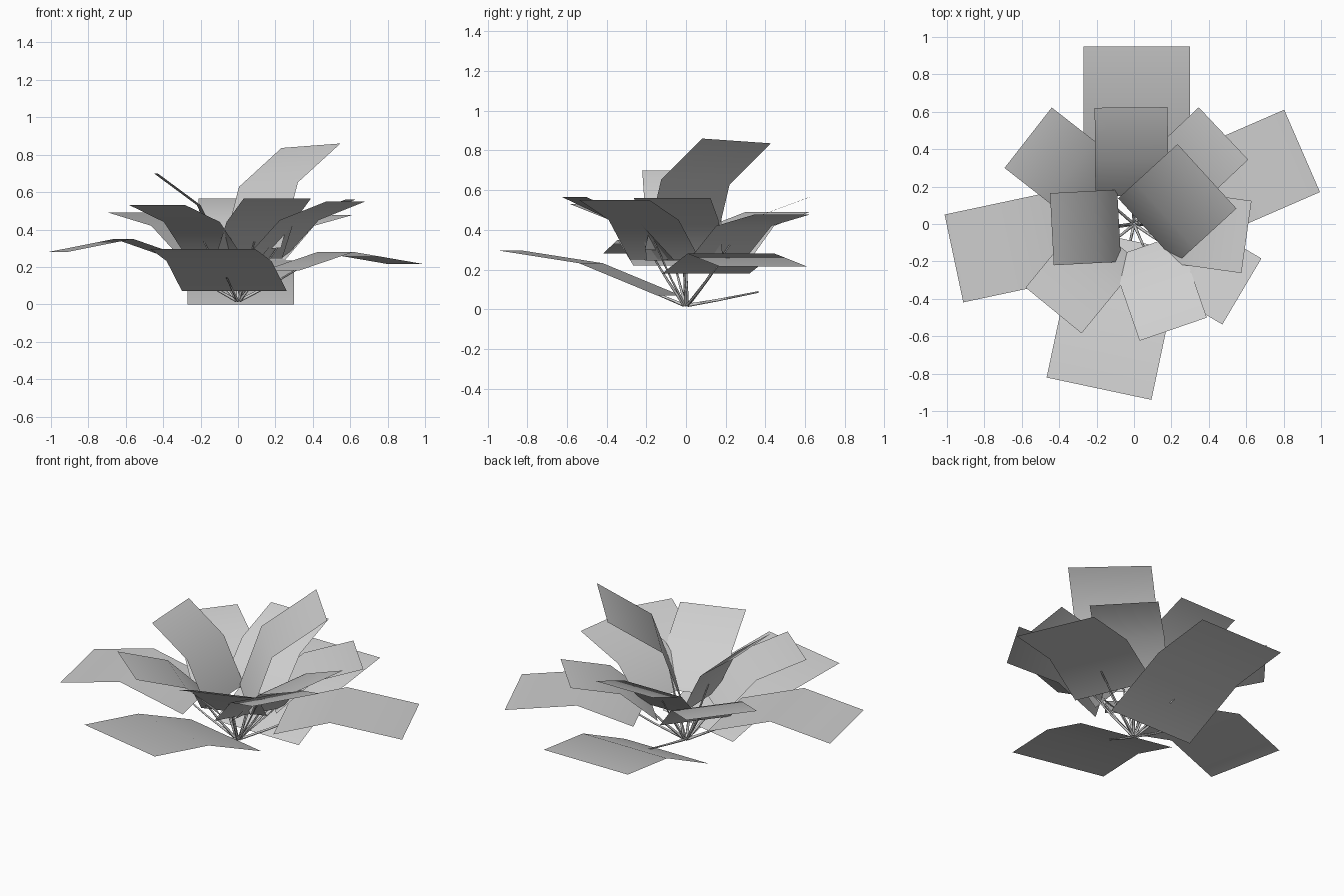
import bpy, bmesh, math
from mathutils import Vector

if "Cube" in bpy.data.objects:
    bpy.data.objects.remove(bpy.data.objects["Cube"])

grey = bpy.data.materials.new("plain_grey")
grey.diffuse_color = (0.62, 0.62, 0.62, 1)
grey.use_nodes = True
grey.node_tree.nodes["Principled BSDF"].inputs["Base Color"].default_value = grey.diffuse_color


def frame(azimuth):
    a = math.radians(azimuth)
    return Vector((math.cos(a), math.sin(a), 0)), Vector((-math.sin(a), math.cos(a), 0))


def leaf(name, azimuth, width, profile, shift=0.0, tilt=0.0):
    """Folded leaf card: profile holds (distance from centre, height) rows."""
    out, side = frame(azimuth)
    bm = bmesh.new()
    rows = []
    for r, z in profile:
        mid = out * r + side * shift + Vector((0, 0, z))
        edge = side * width / 2 + Vector((0, 0, tilt))
        rows.append((bm.verts.new(mid - edge), bm.verts.new(mid + edge)))
    for (r0, l0), (r1, l1) in zip(rows, rows[1:]):
        bm.faces.new((r0, r1, l1, l0))
    for f in bm.faces:
        f.smooth = True
    mesh = bpy.data.meshes.new(name)
    bm.to_mesh(mesh)
    bm.free()
    mesh.materials.append(grey)
    bpy.context.collection.objects.link(bpy.data.objects.new(name, mesh))


def stem(name, azimuth, profile, shift=0.0):
    """Thin stalk from the root, bending outward to the underside of its leaf."""
    out, side = frame(azimuth)
    (r0, z0), (r1, z1) = profile[:2]
    re, ze = r0 + 0.5 * (r1 - r0), z0 + 0.5 * (z1 - z0) - 0.008
    pts = [(0.01, 0.02), (re * 0.45, 0.02 + (ze - 0.02) * 0.4), (re, ze)]
    curve = bpy.data.curves.new(name, 'CURVE')
    curve.dimensions = '3D'
    curve.bevel_depth = 0.007
    curve.bevel_resolution = 0
    sp = curve.splines.new('POLY')
    sp.points.add(len(pts) - 1)
    for i, (p, (r, z)) in enumerate(zip(sp.points, pts)):
        p.co = (*(out * r + side * shift * i / 2 + Vector((0, 0, z))), 1)
        p.radius = 1.2 - 0.3 * i
    curve.materials.append(grey)
    bpy.context.collection.objects.link(bpy.data.objects.new(name, curve))


# name, azimuth, width, rows, sideways shift, tilt
LEAVES = [
    # low outer leaves
    ("low_back", 90, 0.57, [(0.16, 0.0), (0.57, 0.19), (0.95, 0.235)], -0.015, 0),
    ("low_front", 258, 0.573, [(0.09, 0.07), (0.49, 0.232), (0.90, 0.295)], 0, 0),
    ("low_right", 23.5, 0.48, [(0.25, 0.18), (0.57, 0.28), (0.98, 0.215)], 0, 0),
    ("low_left", 192, 0.48, [(0.24, 0.22), (0.62, 0.35), (0.98, 0.28)], -0.02, 0),
    # middle ring
    ("mid_back", 90.5, 0.39, [(0.15, 0.25), (0.34, 0.46), (0.623, 0.565)], 0.01, 0),
    ("mid_back_left", 142, 0.41, [(0.22, 0.23), (0.44, 0.42), (0.73, 0.49)], -0.015, 0),
    ("mid_front_left", 230.7, 0.387, [(0.14, 0.245), (0.34, 0.44), (0.63, 0.53)], -0.04, 0),
    ("mid_front", 289, 0.38, [(0.13, 0.245), (0.32, 0.44), (0.60, 0.565)], 0.015, 0),
    ("mid_front_right", 329.4, 0.41, [(0.18, 0.25), (0.39, 0.45), (0.68, 0.55)], -0.017, 0),
    ("mid_right", 352, 0.39, [(0.14, 0.245), (0.32, 0.45), (0.605, 0.56)], 0.015, 0),
    ("mid_back_right", 43.4, 0.385, [(0.19, 0.24), (0.40, 0.42), (0.68, 0.477)], 0.023, 0),
    # steep inner leaves
    ("high_left", 183, 0.386, [(0.08, 0.26), (0.21, 0.53), (0.44, 0.70)], 0.005, 0),
    ("high_right", 42.4, 0.467, [(0.03, 0.29), (0.152, 0.64), (0.46, 0.848)], -0.075, -0.012),
]
for name, az, width, rows, shift, tilt in LEAVES:
    leaf("leaf_" + name, az, width, rows, shift, tilt)
    stem("stem_" + name, az, rows, shift)
